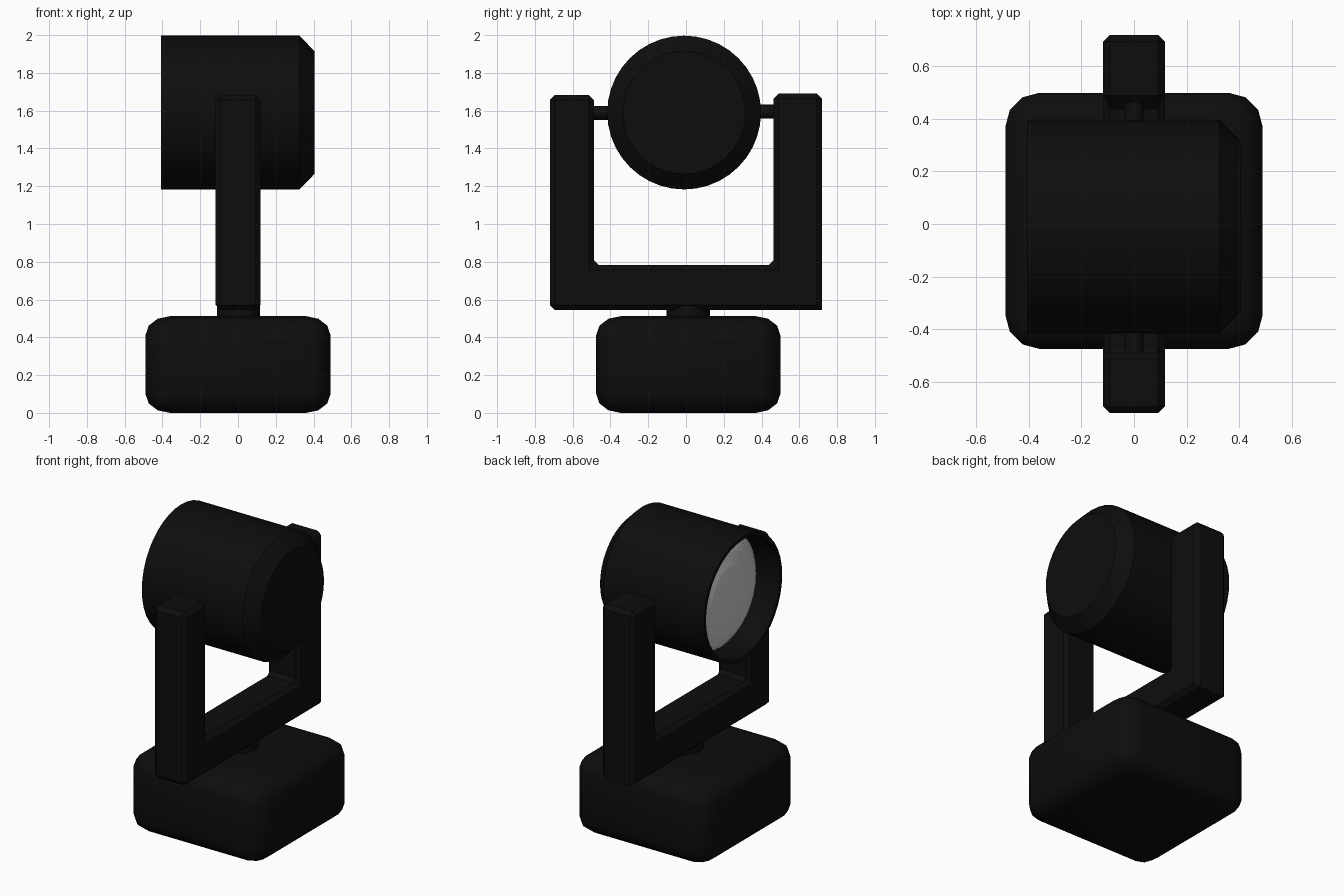
import bpy, bmesh
from math import pi, radians, cos, sin
from mathutils import Vector, Matrix

if "Cube" in bpy.data.objects:
    bpy.data.objects.remove(bpy.data.objects["Cube"])

black = bpy.data.materials.new("black_plastic")
black.diffuse_color = (0.004, 0.004, 0.004, 1)
black.use_nodes = True
black.node_tree.nodes["Principled BSDF"].inputs["Base Color"].default_value = black.diffuse_color


def finish(name, bm, mat=None, smooth=None):
    bmesh.ops.recalc_face_normals(bm, faces=bm.faces)
    me = bpy.data.meshes.new(name)
    bm.to_mesh(me)
    bm.free()
    ob = bpy.data.objects.new(name, me)
    bpy.context.collection.objects.link(ob)
    if mat:
        me.materials.append(mat)
    if smooth:
        bpy.ops.object.select_all(action='DESELECT')
        ob.select_set(True)
        bpy.context.view_layer.objects.active = ob
        bpy.ops.object.shade_smooth_by_angle(angle=radians(smooth))
    return ob


def lathe_x(name, profile, centre, steps=32, mat=None, smooth=None):
    """Revolve (x, radius) points around an x-parallel axis."""
    bm = bmesh.new()
    cen = Vector(centre)
    vs = [bm.verts.new(cen + Vector((x, 0, r))) for x, r in profile]
    es = [bm.edges.new(p) for p in zip(vs, vs[1:])]
    bmesh.ops.spin(bm, geom=vs + es, cent=cen, axis=(1, 0, 0),
                   angle=2 * pi, steps=steps, use_duplicate=False)
    bmesh.ops.remove_doubles(bm, verts=bm.verts, dist=1e-4)
    return finish(name, bm, mat, smooth)


def cylinder(name, radius, length, matrix, sides):
    bm = bmesh.new()
    bmesh.ops.create_cone(bm, cap_ends=True, segments=sides, radius1=radius,
                          radius2=radius, depth=length, matrix=matrix)
    return finish(name, bm, black, 35)


# base: rounded block, squashed in z so its corners are flatter
squash = 0.77
bm = bmesh.new()
bmesh.ops.create_cube(bm, size=1)
bmesh.ops.scale(bm, vec=(0.98, 0.975, 0.512 / squash), verts=bm.verts)
bmesh.ops.bevel(bm, geom=bm.edges[:], offset=0.13, segments=3, profile=0.5,
                affect='EDGES')
bmesh.ops.scale(bm, vec=(1, 1, squash), verts=bm.verts)
bmesh.ops.translate(bm, vec=(0, 0.012, 0.256), verts=bm.verts)
finish("base", bm, black, 35)

# swivel neck between base and yoke
cylinder("swivel_neck", 0.114, 0.12, Matrix.Translation((0.003, 0.012, 0.54)), 24)

# yoke: U-shaped profile extruded in x, with chamfered edges
outline = [(-0.72, 0.545), (0.72, 0.545), (0.72, 1.69), (0.463, 1.69),
           (0.463, 0.783), (-0.488, 0.783), (-0.488, 1.683), (-0.72, 1.683)]
bm = bmesh.new()
face = bm.faces.new([bm.verts.new((-0.118, y, z)) for y, z in outline])
ext = bmesh.ops.extrude_face_region(bm, geom=[face])
bmesh.ops.translate(bm, vec=(0.236, 0, 0),
                    verts=[g for g in ext['geom'] if isinstance(g, bmesh.types.BMVert)])
if not face.is_valid or len(bm.faces) < 10:
    bm.faces.new([v for v in bm.verts if v.co.x < 0])
bmesh.ops.recalc_face_normals(bm, faces=bm.faces)
edges = [e for e in bm.edges
         if not all(v.co.y > 0.7 and v.co.z < 0.6 for v in e.verts)]
bmesh.ops.bevel(bm, geom=edges, offset=0.026, segments=1, affect='EDGES')
finish("yoke", bm, black)

# lamp head: can with chamfered closed rear and a thin open rim
axis = (0, -0.01, 1.59)
lathe_x("lamp_housing",
        [(0.405, 0), (0.405, 0.325), (0.325, 0.407), (-0.408, 0.407),
         (-0.408, 0.385), (-0.20, 0.38), (-0.20, 0.0)], axis, 40, black, 30)

# domed lens, recessed inside the rim
dome = [(-0.215 - 0.12 * cos(a), 0.379 * sin(a))
        for a in (i * pi / 12 for i in range(7))]
lathe_x("lens", dome, axis, 32)

# pivot pins joining head and yoke arms
rot = Matrix.Rotation(pi / 2, 4, 'X')
for side, y, z in (("left", -0.44, 1.588), ("right", 0.43, 1.595)):
    cylinder(f"pivot_pin_{side}", 0.037, 0.14,
             Matrix.Translation((0, y, z)) @ rot, 16)
